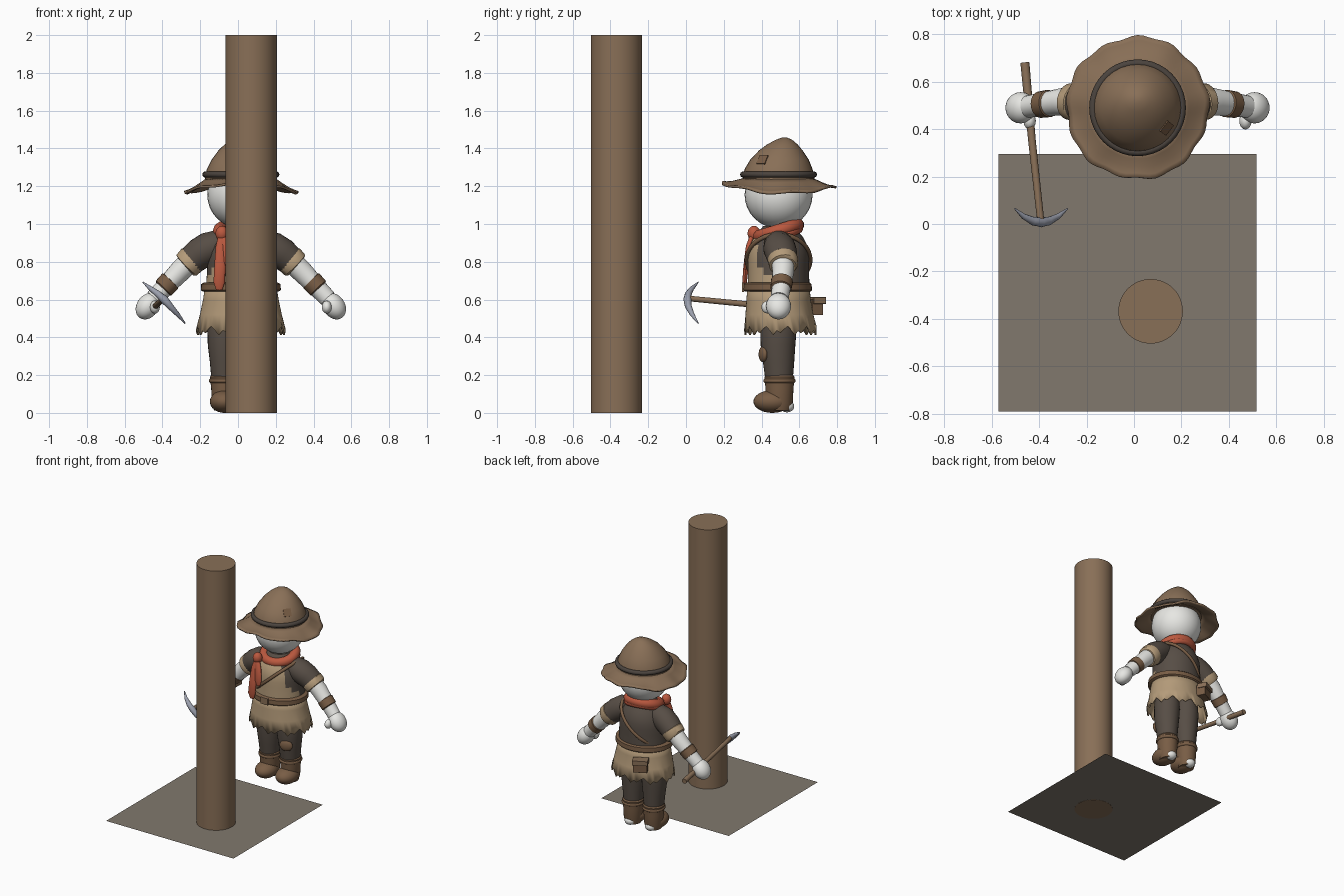
import bpy, bmesh, math
from mathutils import Vector

if "Cube" in bpy.data.objects:
    bpy.data.objects.remove(bpy.data.objects["Cube"])

CX, CY = 0.015, 0.49


def material(name, r, g, b):
    m = bpy.data.materials.new(name)
    m.use_nodes = True
    m.diffuse_color = (r, g, b, 1)
    m.node_tree.nodes["Principled BSDF"].inputs["Base Color"].default_value = (r, g, b, 1)
    return m


STONE = material("ground grey", 0.22, 0.19, 0.155)
BROWN = material("hat and post brown", 0.25, 0.16, 0.095)
DARK = material("dark cloth", 0.095, 0.075, 0.06)
TAN = material("tan cloth", 0.46, 0.33, 0.195)
RED = material("scarf red", 0.5, 0.1, 0.05)
SKIN = material("pale skin", 0.8, 0.8, 0.77)
BAND = material("hat band", 0.07, 0.057, 0.048)
LEATHER = material("leather", 0.19, 0.11, 0.06)
METAL = material("steel", 0.33, 0.35, 0.42)


def finish(ob, name, mat, angle=40):
    ob.name = ob.data.name = name
    ob.data.materials.append(mat)
    bpy.ops.object.select_all(action="DESELECT")
    ob.select_set(True)
    bpy.context.view_layer.objects.active = ob
    bpy.ops.object.shade_smooth_by_angle(angle=math.radians(angle))
    return ob


def loft(name, rings, mat, n=32, flat=False, caps=True):
    """Skin elliptical rings (x, y, z, ru, rv); flat keeps them horizontal."""
    bm = bmesh.new()
    centres = [Vector(r[:3]) for r in rings]
    loops = []
    for i, r in enumerate(rings):
        t = (centres[min(i + 1, len(rings) - 1)] - centres[max(i - 1, 0)]).normalized()
        if flat:
            t = Vector((0, 0, 1))
        u = Vector((1, 0, 0))
        u = (u - t * u.dot(t)).normalized()
        v = t.cross(u)
        angles = [math.tau * k / n for k in range(n)]
        loops.append([bm.verts.new(centres[i] + u * r[3] * math.cos(a) + v * r[-1] * math.sin(a))
                      for a in angles])
    for a, b in zip(loops, loops[1:]):
        for k in range(n):
            bm.faces.new((a[k], a[(k + 1) % n], b[(k + 1) % n], b[k]))
    if caps:
        bm.faces.new(loops[0])
        bm.faces.new(loops[-1])
    bmesh.ops.recalc_face_normals(bm, faces=bm.faces)
    me = bpy.data.meshes.new(name)
    bm.to_mesh(me)
    bm.free()
    ob = bpy.data.objects.new(name, me)
    bpy.context.collection.objects.link(ob)
    return finish(ob, name, mat)


def column(name, rows, mat, cx=CX, **kw):
    """Upright loft from rows of (z, rx, ry, y)."""
    return loft(name, [(cx, y, z, rx, ry) for z, rx, ry, y in rows], mat, flat=True, **kw)


def ball(name, loc, size, mat, rot=(0, 0, 0)):
    bpy.ops.mesh.primitive_uv_sphere_add(segments=28, ring_count=16, location=loc, rotation=rot)
    ob = bpy.context.object
    ob.scale = size
    return finish(ob, name, mat)


def ring(name, loc, rx, ry, minor, mat, rot=(0, 0, 0)):
    bpy.ops.mesh.primitive_torus_add(major_radius=rx, minor_radius=minor, location=loc, rotation=rot,
                                     major_segments=40, minor_segments=10)
    ob = bpy.context.object
    ob.scale = (1, ry / rx, 1)
    return finish(ob, name, mat)


def box(name, loc, size, mat, facing, bevel=0.0):
    bpy.ops.mesh.primitive_cube_add(size=1, location=loc)
    ob = bpy.context.object
    ob.scale = size
    ob.rotation_euler = Vector(facing).to_track_quat("Y", "Z").to_euler()
    if bevel:
        ob.modifiers.new("Bevel", "BEVEL").width = bevel
    return finish(ob, name, mat)


def thicken(ob, t):
    mod = ob.modifiers.new("Solidify", "SOLIDIFY")
    mod.thickness = t
    mod.offset = -1


# Ground and post
bpy.ops.mesh.primitive_plane_add(size=1.087, location=(-0.028, -0.248, 0.001))
finish(bpy.context.object, "ground", STONE)
bpy.ops.mesh.primitive_cylinder_add(vertices=48, radius=0.136, depth=2, location=(0.07, -0.368, 1))
finish(bpy.context.object, "post", BROWN)

# Head and hat
ball("head", (CX, CY, 1.155), (0.178, 0.18, 0.178), SKIN)
column("hat_crown", [(1.23, .192, .192, .49), (1.29, .18, .18, .49), (1.34, .155, .155, .495),
                     (1.39, .118, .115, .502), (1.42, .087, .082, .51), (1.445, .05, .045, .518),
                     (1.457, .015, .015, .522)], BROWN)
ring("hat_band", (CX, CY, 1.262), 0.188, 0.188, 0.016, BAND)
brim = column("hat_brim", [(1.245, .18, .18, CY), (1.225, .215, .215, CY), (1.207, .25, .25, CY),
                           (1.196, .28, .28, CY), (1.192, .3, .3, CY)], BROWN, n=72, caps=False)
for v in brim.data.vertices:
    dx, dy = v.co.x - CX, v.co.y - CY
    r, a = math.hypot(dx, dy), math.atan2(dy, dx)
    k = (r - 0.18) / 0.12
    v.co.z += k * (0.006 * math.sin(7 * a) - 0.022 * math.cos(2 * a) - 0.008 * math.sin(a))
    grow = 1 + k * (0.016 * math.sin(13 * a) + 0.012 * math.sin(5 * a + 1))
    v.co.x, v.co.y = CX + dx * grow, CY + dy * grow
thicken(brim, 0.012)
box("hat_patch", (0.137, 0.405, 1.34), (0.055, 0.008, 0.055), LEATHER, (0.65, -0.5, 0.55))

# Torso: shirt with an open vest painted by height and direction
torso = column("torso", [(.65, .185, .163, CY), (.69, .183, .163, CY), (.73, .18, .162, CY),
                         (.77, .178, .162, CY), (.81, .177, .162, CY), (.85, .172, .16, CY),
                         (.89, .158, .15, CY), (.93, .135, .13, CY), (.99, .08, .08, CY)], TAN, n=48)
torso.data.materials.append(DARK)
for p in torso.data.polygons:
    dy = p.center.y - CY
    p.material_index = int(dy > -0.115 and p.center.z > 0.7 + max(0, -dy) * 0.6)
ring("shoulder_strap", (CX, CY, 0.81), 0.205, 0.17, 0.012, LEATHER, (0, -0.72, 0))

# Tunic skirt with a ragged hem
skirt = column("tunic_skirt", [(.68, .188, .164, CY), (.6, .2, .17, CY), (.52, .217, .18, .495),
                               (.425, .238, .192, .5)], TAN, n=60, caps=False)
for v in skirt.data.vertices:
    if v.co.z < 0.45:
        v.co.z += (0, 0.02, 0.035, 0.015, -0.012, 0.012)[v.index % 6]
thicken(skirt, 0.01)

# Belt, buckle and back pouch
column("belt", [(.642, .2, .174, .485), (.65, .212, .182, .485), (.682, .21, .18, .485),
                (.69, .195, .17, .485)], LEATHER, n=40)
box("belt_buckle", (CX, 0.302, 0.666), (0.06, 0.012, 0.05), BROWN, (0, -1, 0), 0.004)
box("back_pouch", (-0.085, 0.675, 0.56), (0.1, 0.065, 0.085), LEATHER, (-0.45, 0.9, 0), 0.01)
box("pouch_flap", (-0.09, 0.685, 0.595), (0.11, 0.07, 0.035), BROWN, (-0.45, 0.9, 0), 0.01)

# Scarf with knot and two tails
ring("scarf", (CX, CY, 0.965), 0.112, 0.106, 0.036, RED, (0.3, 0, 0))
ring("scarf_fold", (CX, CY, 0.94), 0.122, 0.114, 0.025, RED, (0.34, 0.06, 0))
ball("scarf_knot", (-0.085, 0.36, 0.95), (0.034, 0.034, 0.04), RED)
loft("scarf_long_tail", [(-.085, .355, .95, .018, .014), (-.09, .335, .88, .028, .014),
                         (-.095, .318, .78, .03, .014), (-.1, .31, .69, .03, .012),
                         (-.1, .315, .65, .016, .006)], RED, n=16)
loft("scarf_short_tail", [(-.085, .355, .95, .016, .014), (-.06, .33, .88, .026, .013),
                          (-.05, .318, .8, .028, .012), (-.05, .317, .76, .014, .006)], RED, n=16)

# Limbs on both sides
for s, side in ((1, "left"), (-1, "right")):
    def limb(name, pts, mat):
        return loft(f"{side}_{name}", [(CX + s * x, *rest) for x, *rest in pts], mat, n=24)

    limb("sleeve", [(.07, .49, .9, .06), (.12, .49, .89, .078), (.17, .495, .872, .086),
                    (.22, .505, .842, .084), (.27, .515, .8, .076)], DARK)
    limb("sleeve_cuff", [(.248, .512, .822, .07), (.256, .512, .814, .08), (.286, .517, .783, .077),
                         (.294, .517, .776, .066)], TAN)
    limb("arm", [(.24, .51, .83, .06), (.32, .515, .752, .058), (.4, .505, .668, .05),
                 (.46, .495, .605, .047)], SKIN)
    limb("wristband", [(.37, .508, .702, .048), (.374, .508, .698, .058), (.41, .503, .66, .056),
                       (.414, .503, .656, .046)], LEATHER)
    ball(f"{side}_hand", (CX + s * 0.493, 0.49, 0.565), (0.058, 0.066, 0.075), SKIN, (0, -s * 0.6, 0))
    ball(f"{side}_thumb", (CX + s * 0.455, 0.435, 0.56), (0.026, 0.036, 0.034), SKIN)

    lx = CX + s * 0.087
    column(f"{side}_trouser", [(.6, .08, .085, CY), (.45, .09, .096, CY), (.36, .088, .092, .487),
                               (.27, .077, .083, .49), (.17, .068, .072, .493)], DARK, cx=lx, n=28)
    column(f"{side}_boot_shaft", [(.2, .07, .073, .495), (.19, .077, .08, .495), (.13, .07, .074, .495),
                                  (.05, .066, .07, .495), (.012, .055, .06, .495)], LEATHER, cx=lx, n=28)
    ring(f"{side}_boot_cuff", (lx, 0.495, 0.17), 0.07, 0.073, 0.012, LEATHER)
    ball(f"{side}_boot_toe", (lx, 0.457, 0.06), (0.077, 0.1, 0.06), LEATHER)
    ball(f"{side}_heel_hole", (lx, 0.535, 0.035), (0.04, 0.038, 0.032), SKIN)

ball("knee_patch", (CX + 0.11, 0.408, 0.31), (0.048, 0.02, 0.042), LEATHER, (0, 0, 0.3))

# Pickaxe held in the right hand
loft("pickaxe_handle", [(-.46, .68, .54, .019), (-.43, .35, .573, .016), (-.392, .0, .607, .015)],
     BROWN, n=14)
loft("pickaxe_head", [(-.503, .065, .692, .003), (-.465, .032, .66, .012), (-.425, .012, .63, .018),
                      (-.392, .008, .602, .022), (-.36, .012, .565, .018), (-.32, .032, .522, .012),
                      (-.28, .065, .474, .003)], METAL, n=12)
